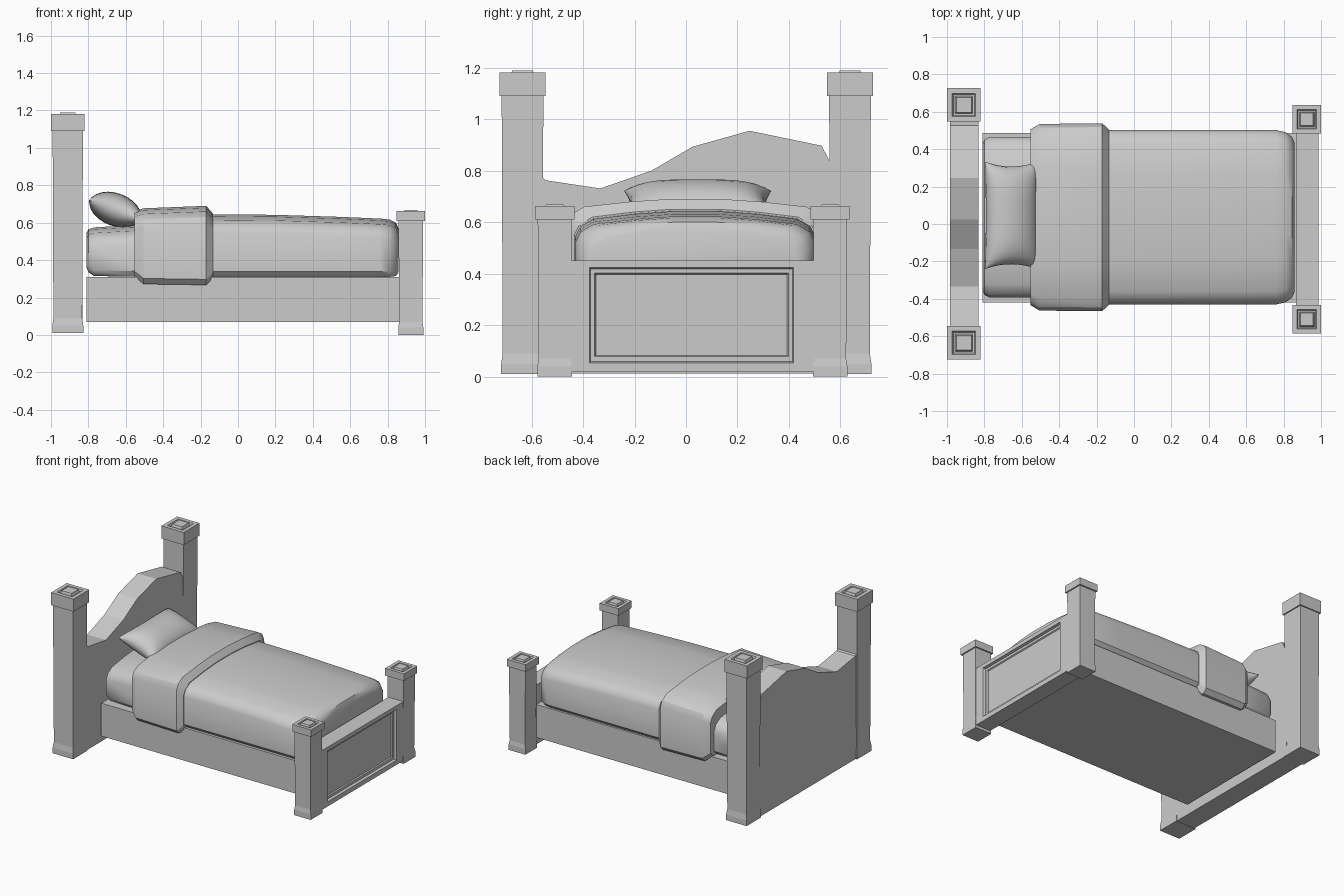
import bpy, bmesh, math
from mathutils import Vector

if "Cube" in bpy.data.objects:
    bpy.data.objects.remove(bpy.data.objects["Cube"])


def finish(name, bm, smooth=None):
    bmesh.ops.recalc_face_normals(bm, faces=bm.faces)
    me = bpy.data.meshes.new(name)
    bm.to_mesh(me)
    bm.free()
    ob = bpy.data.objects.new(name, me)
    bpy.context.collection.objects.link(ob)
    if smooth:
        bpy.ops.object.select_all(action='DESELECT')
        ob.select_set(True)
        bpy.context.view_layer.objects.active = ob
        bpy.ops.object.shade_smooth_by_angle(angle=math.radians(smooth))
    return ob


def loft(name, rings, smooth=None):
    """Skin a list of equal-length closed rings and cap both ends."""
    bm = bmesh.new()
    vs = [[bm.verts.new(p) for p in r] for r in rings]
    n = len(vs[0])
    for a, b in zip(vs, vs[1:]):
        for i in range(n):
            bm.faces.new((a[i], a[(i + 1) % n], b[(i + 1) % n], b[i]))
    bm.faces.new(vs[0])
    bm.faces.new(vs[-1])
    return finish(name, bm, smooth)


def rect(x, y0, y1, z0, z1):
    return [(x, y0, z0), (x, y1, z0), (x, y1, z1), (x, y0, z1)]


def post(name, x, y, profile):
    loft(name, [[(x - h, y - h, z), (x + h, y - h, z), (x + h, y + h, z), (x - h, y + h, z)]
                for h, z in profile])


# Four capped posts, taller at the head
head = [(.083, .01), (.083, .05), (.077, .09), (.081, 1.09), (.09, 1.09), (.09, 1.182),
        (.062, 1.182), (.056, 1.168), (.047, 1.168), (.04, 1.19)]
foot = [(.067, 0), (.067, .04), (.062, .07), (.066, .61), (.076, .61), (.076, .662),
        (.052, .662), (.047, .65), (.04, .65), (.034, .668)]
for side, yh, yf in (("front", -.635, -.51), ("back", .637, .56)):
    post("head_post_" + side, -.91, yh, head)
    post("foot_post_" + side, .924, yf, foot)

# Headboard with an uneven wavy top
wave = [(-.57, .79), (-.547, .763), (-.333, .731), (-.134, .80), (.025, .893),
        (.247, .955), (.527, .897), (.574, .805)]
outline = [(-.57, .012)] + wave + [(.574, .012)]
loft("headboard", [[(x, y, z) for y, z in outline] for x in (-.983, -.832)])

# Footboard with a stepped recessed panel
loft("footboard", [rect(.866, -.45, .50, .02, .452),
                   rect(.986, -.45, .50, .02, .452),
                   rect(.986, -.375, .418, .054, .424),
                   rect(.968, -.370, .413, .059, .419),
                   rect(.968, -.355, .398, .078, .402),
                   rect(.960, -.350, .393, .083, .397)])

# Base frame
loft("bed_frame", [rect(x, -.42, .487, .07, .31) for x in (-.81, .87)])


def cover_ring(x, half, bottom, top, yc=.036):
    """Soft arched cross-section for bedding."""
    side = [(half - .03, bottom), (half, bottom + .03), (half, top - .10), (half - .02, top - .06),
            (half - .07, top - .03), (half * .5, top - .01), (half * .2, top)]
    pts = side + [(-y, z) for y, z in reversed(side)]
    return [(x, yc + y, z) for y, z in pts]


# Mattress
loft("mattress", [cover_ring(x, h, b, t) for x, h, b, t in (
    (-.81, .39, .36, .545), (-.80, .415, .335, .565), (-.77, .43, .315, .575),
    (-.50, .43, .31, .59), (.75, .43, .31, .58))], 40)

# Blanket, rounded at the foot end
loft("blanket", [cover_ring(x, h, b, t) for x, h, b, t in (
    (-.50, .467, .31, .65), (-.13, .467, .31, .645), (.20, .467, .31, .642),
    (.55, .466, .31, .631), (.76, .466, .31, .622), (.81, .455, .31, .617),
    (.845, .43, .315, .60), (.858, .40, .335, .57))], 40)

# Folded-back band of blanket
loft("blanket_fold", [cover_ring(x, h, b, t) for x, h, b, t in (
    (-.553, .47, .31, .663), (-.505, .499, .272, .677),
    (-.17, .502, .267, .69), (-.135, .47, .30, .65))], 30)

# Pillow: puffed grid with pinched corners, leaning on the headboard side
bm = bmesh.new()
N, M = 12, 16
tilt = math.radians(20)
ax = Vector((math.cos(tilt), 0, -math.sin(tilt)))
nz = Vector((math.sin(tilt), 0, math.cos(tilt)))
for s in (1, -1):
    grid = []
    for i in range(N + 1):
        u = -math.cos(math.pi * i / N)
        row = []
        for j in range(M + 1):
            v = -math.cos(math.pi * j / M)
            t = .088 * math.sqrt(max(0, (1 - u * u) * (1 - v ** 4)))
            a = .150 * u * (1 - .06 * (1 - v * v))
            b = .287 * v * (1 - .09 * (1 - u * u))
            p = Vector((-.656, .046, .67)) + ax * a + nz * (s * t)
            row.append(bm.verts.new((p.x, p.y + b, p.z)))
        grid.append(row)
    for i in range(N):
        for j in range(M):
            bm.faces.new((grid[i][j], grid[i + 1][j], grid[i + 1][j + 1], grid[i][j + 1]))
bmesh.ops.remove_doubles(bm, verts=bm.verts, dist=.0005)
finish("pillow", bm, 50)
